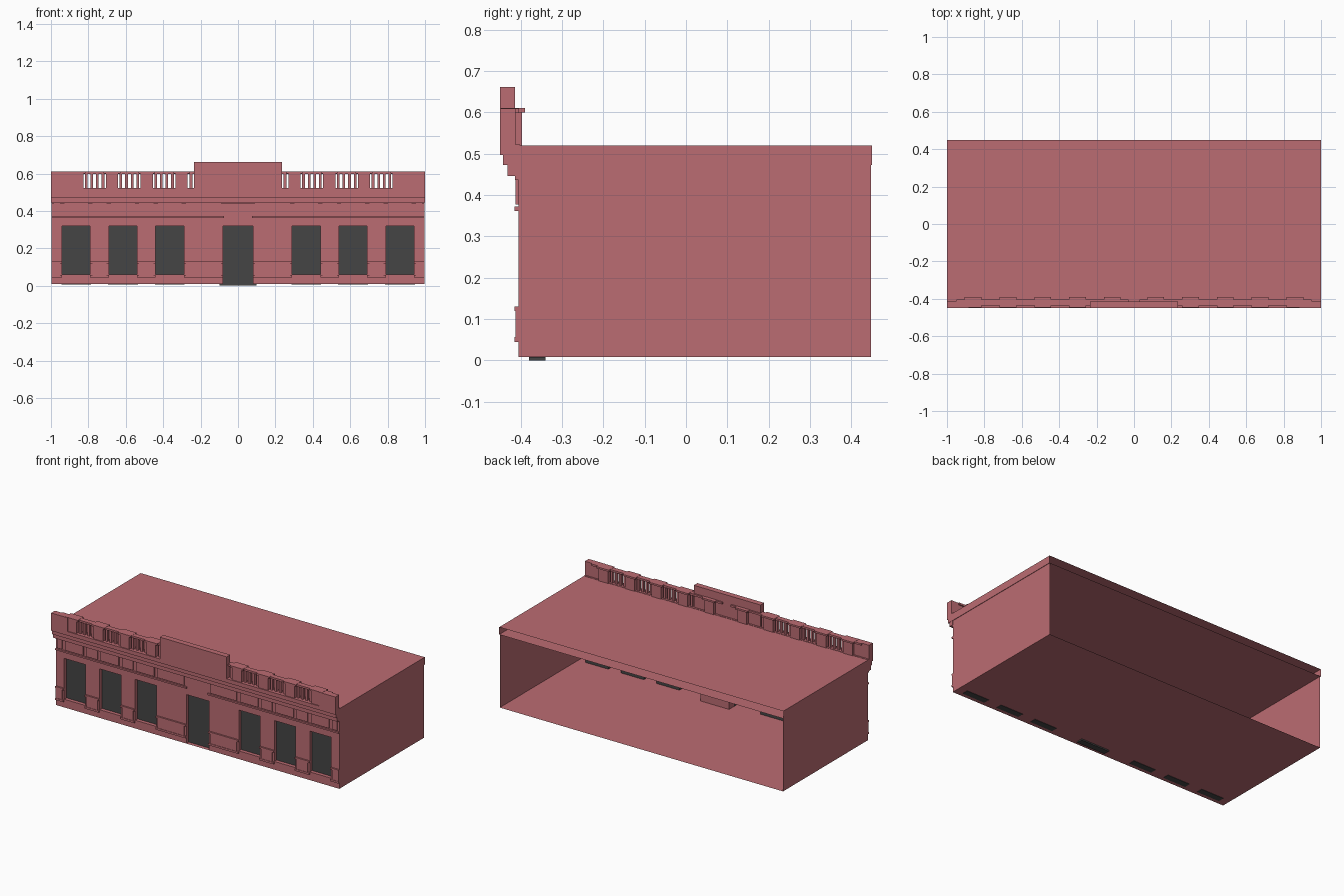
import bpy, bmesh

if "Cube" in bpy.data.objects:
    bpy.data.objects.remove(bpy.data.objects["Cube"])

def material(name, col):
    m = bpy.data.materials.new(name)
    m.diffuse_color = (*col, 1)
    m.use_nodes = True
    m.node_tree.nodes["Principled BSDF"].inputs["Base Color"].default_value = m.diffuse_color
    return m

PINK = material("red_masonry", (0.50, 0.15, 0.17))
DARK = material("dark_opening", (0.06, 0.06, 0.06))

def finish(name, bm, mat):
    me = bpy.data.meshes.new(name)
    bm.to_mesh(me)
    bm.free()
    ob = bpy.data.objects.new(name, me)
    bpy.context.collection.objects.link(ob)
    me.materials.append(mat)
    return ob

def add_box(bm, x0, x1, y0, y1, z0, z1):
    v = [bm.verts.new((x, y, z)) for x in (x0, x1) for y in (y0, y1) for z in (z0, z1)]
    for f in ((0, 1, 3, 2), (4, 6, 7, 5), (0, 4, 5, 1), (2, 3, 7, 6), (0, 2, 6, 4), (1, 5, 7, 3)):
        bm.faces.new([v[i] for i in f])

def boxes(name, items, mat=PINK, mirror=False):
    bm = bmesh.new()
    for b in items:
        add_box(bm, *b)
        if mirror:
            add_box(bm, -b[1], -b[0], *b[2:])
    bmesh.ops.recalc_face_normals(bm, faces=bm.faces)
    return finish(name, bm, mat)

def tube(name, w, y0, y1, z0, z1):
    """Rectangular shell open at front and back."""
    bm = bmesh.new()
    pts = [(-w, z0), (w, z0), (w, z1), (-w, z1)]
    a = [bm.verts.new((x, y0, z)) for x, z in pts]
    b = [bm.verts.new((x, y1, z)) for x, z in pts]
    for i in range(4):
        j = (i + 1) % 4
        bm.faces.new((a[i], b[i], b[j], a[j]))
    bmesh.ops.recalc_face_normals(bm, faces=bm.faces)
    return finish(name, bm, PINK)

# Hall shell with an open back: floor and sides, then the roof slab
hall = tube("hall_shell", 0.997, -0.405, 0.448, 0.008, 0.473)
roof = tube("roof_slab", 1.0, -0.44, 0.45, 0.473, 0.52)

# Front wall: piers between openings, sills and lintel
windows = [(0.29, 0.44), (0.54, 0.69), (0.79, 0.94)]
piers = [(0.08, 0.29), (0.44, 0.54), (0.69, 0.79), (0.94, 0.997)]
WY0, WY1 = -0.405, -0.382
boxes("front_piers", [(a, b, WY0, WY1, 0.008, 0.32) for a, b in piers], mirror=True)
boxes("window_aprons", [(a, b, WY0, WY1, 0.008, 0.06) for a, b in windows], mirror=True)
boxes("front_lintel", [(-0.997, 0.997, WY0, WY1, 0.32, 0.473)])

# Dark windows and door set behind the wall
boxes("windows", [(a - 0.005, b + 0.005, -0.38, -0.34, 0.006, 0.325) for a, b in windows], DARK, True)
boxes("door", [(-0.1, 0.1, -0.38, -0.34, 0.0, 0.325)], DARK)
boxes("door_lobby", [(-0.1, 0.1, -0.34, -0.29, 0.008, 0.325)])

# Pedestals on each pier: plinth, die and cap
ped = []
for a, b in piers:
    g = 0.012
    ped += [(a, b, -0.415, -0.404, 0.045, 0.057),
            (a + g, b - (0 if b > 0.99 else g), -0.412, -0.404, 0.057, 0.12),
            (a, b, -0.415, -0.404, 0.12, 0.131)]
boxes("pier_pedestals", ped, mirror=True)

# Frieze: lower moulding and raised panels
boxes("frieze_moulding", [(0.075, 0.997, -0.415, -0.404, 0.362, 0.372)], mirror=True)
fr = [(a + 0.012, b - 0.012, -0.412, -0.404, 0.377, 0.437) for a, b in windows + piers]
boxes("frieze_panels", fr, mirror=True)
boxes("frieze_top", [(-0.997, 0.997, -0.414, -0.404, 0.437, 0.446)])

# Stepped cornice
boxes("cornice", [(-0.999, 0.999, -0.432, -0.404, 0.446, 0.473),
                  (-1, 1, -0.443, -0.404, 0.473, 0.497),
                  (-1, 1, -0.45, -0.402, 0.497, 0.522)])

# Parapet: raised name-plate block, end blocks, rails
boxes("centre_block", [(-0.235, 0.235, -0.45, -0.414, 0.522, 0.661)])
boxes("end_blocks", [(0.885, 1.0, -0.45, -0.412, 0.522, 0.61)], mirror=True)
boxes("parapet_rails", [(0.235, 0.885, -0.437, -0.404, 0.598, 0.61),
                        (0.03, 0.235, -0.414, -0.404, 0.598, 0.61),
                        (0.885, 0.95, -0.412, -0.404, 0.598, 0.61)], mirror=True)

# Parapet piers with rear projecting caps
centres = [0.116, 0.302, 0.488, 0.674, 0.86]
pp = []
for c in centres:
    y0 = -0.414 if c < 0.2 else -0.444
    h = 0.033
    pp += [(c - h, c + h, y0, -0.397, 0.515, 0.6),
           (c - h - 0.012, c + h + 0.012, y0 - (0 if c < 0.2 else 0.003), -0.389, 0.6, 0.611)]
boxes("parapet_piers", pp, mirror=True)

# Balusters between the piers
bal = []
for c in (0.767, 0.581, 0.395):
    for k in range(4):
        x = c + (k - 1.5) * 0.03
        bal.append((x - 0.007, x + 0.007, -0.43, -0.412, 0.522, 0.6))
bal.append((0.244, 0.258, -0.43, -0.412, 0.522, 0.6))
boxes("balusters", bal, mirror=True)
